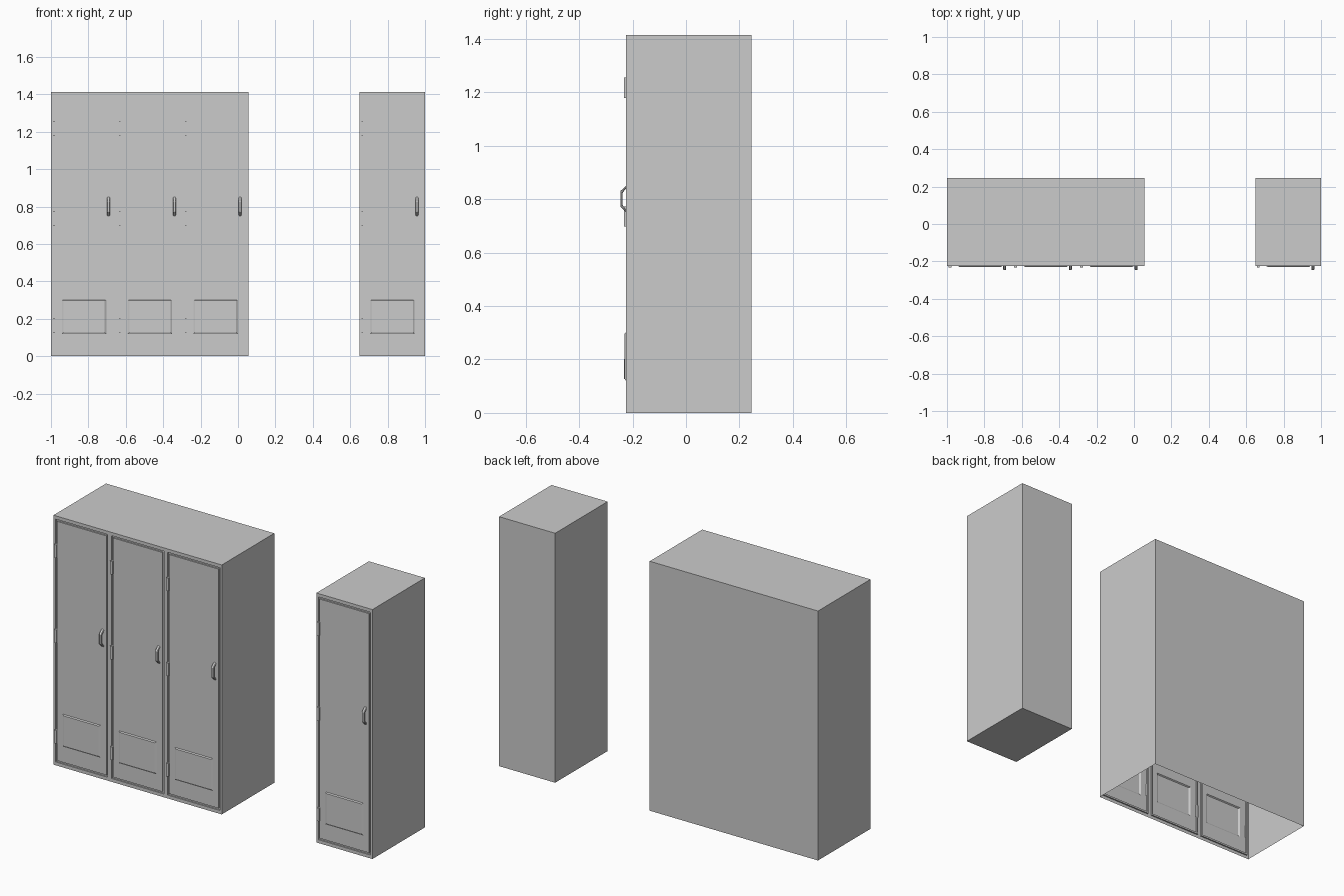
import bpy, bmesh

if "Cube" in bpy.data.objects:
    bpy.data.objects.remove(bpy.data.objects["Cube"])

W, H = 0.3517, 1.414          # one locker bay
FRONT, BACK = -0.224, 0.246


def finish(bm, name):
    bmesh.ops.remove_doubles(bm, verts=bm.verts, dist=1e-5)
    bmesh.ops.recalc_face_normals(bm, faces=bm.faces)
    me = bpy.data.meshes.new(name)
    bm.to_mesh(me)
    bm.free()
    ob = bpy.data.objects.new(name, me)
    bpy.context.collection.objects.link(ob)
    return ob


def quad(bm, pts):
    bm.faces.new([bm.verts.new(p) for p in pts])


def nested_front(bm, x):
    # rectangles from bay edge to vent centre: x0, x1, z0, z1, y
    def inset(mx, mz, y):
        return (mx, W - mx, mz, H - mz, y)
    rects = [inset(0, 0, FRONT),
             inset(0.012, 0.019, FRONT),           # frame edge
             inset(0.012, 0.019, FRONT + 0.008),   # groove floor
             inset(0.021, 0.029, FRONT + 0.008),
             inset(0.021, 0.029, FRONT),           # door panel
             (0.058, 0.296, 0.118, 0.302, FRONT),  # pressed vent panel
             (0.067, 0.287, 0.128, 0.297, FRONT - 0.006)]
    rings = []
    for x0, x1, z0, z1, y in rects:
        rings.append([(x + x0, y, z0), (x + x1, y, z0),
                      (x + x1, y, z1), (x + x0, y, z1)])
    for a, b in zip(rings, rings[1:]):
        for i in range(4):
            j = (i + 1) % 4
            quad(bm, [a[i], a[j], b[j], b[i]])
    quad(bm, rings[-1])


def cabinet(name, x0, bays, bottom):
    bm = bmesh.new()
    xs = [x0 + i * W for i in range(bays + 1)]
    for x in xs[:-1]:
        nested_front(bm, x)
    for x in (xs[0], xs[-1]):
        quad(bm, [(x, FRONT, 0), (x, BACK, 0), (x, BACK, H), (x, FRONT, H)])
    for a, b in zip(xs, xs[1:]):
        quad(bm, [(a, BACK, 0), (b, BACK, 0), (b, BACK, H), (a, BACK, H)])
        for z in ([H, 0] if bottom else [H]):
            quad(bm, [(a, FRONT, z), (b, FRONT, z), (b, BACK, z), (a, BACK, z)])
    finish(bm, name)
    for i, x in enumerate(xs[:-1]):
        handle(f"{name}_handle_{i + 1}", x + 0.308)
        for k, z in enumerate((0.165, 0.735, 1.217)):
            hinge(f"{name}_hinge_{i + 1}_{k + 1}", x + 0.0155, z)


def hinge(name, x, z):
    bm = bmesh.new()
    bmesh.ops.create_cube(bm, size=1)
    for v in bm.verts:
        v.co = (x + v.co.x * 0.015, FRONT - 0.001 + v.co.y * 0.014, z + v.co.z * 0.075)
    finish(bm, name)


def handle(name, x):
    # bracket profile (distance out from door, height), outer then inner
    outer = [(-0.002, 0.852), (0.022, 0.83), (0.022, 0.772), (-0.002, 0.749)]
    inner = [(-0.002, 0.842), (0.013, 0.825), (0.013, 0.777), (-0.002, 0.759)]
    bm = bmesh.new()
    w = 0.008
    rings = []
    for (do, zo), (di, zi) in zip(outer, inner):
        rings.append([(x - w, FRONT - do, zo), (x + w, FRONT - do, zo),
                      (x + w, FRONT - di, zi), (x - w, FRONT - di, zi)])
    for a, b in zip(rings, rings[1:]):
        for i in range(4):
            j = (i + 1) % 4
            quad(bm, [a[i], a[j], b[j], b[i]])
    quad(bm, rings[0])
    quad(bm, rings[-1])
    ob = finish(bm, name)
    bev = ob.modifiers.new("bevel", "BEVEL")
    bev.width = 0.0025
    bev.segments = 1


# triple locker is open underneath, single locker is closed
cabinet("triple_locker", -1.0, 3, False)
cabinet("single_locker", 1.0 - W, 1, True)
